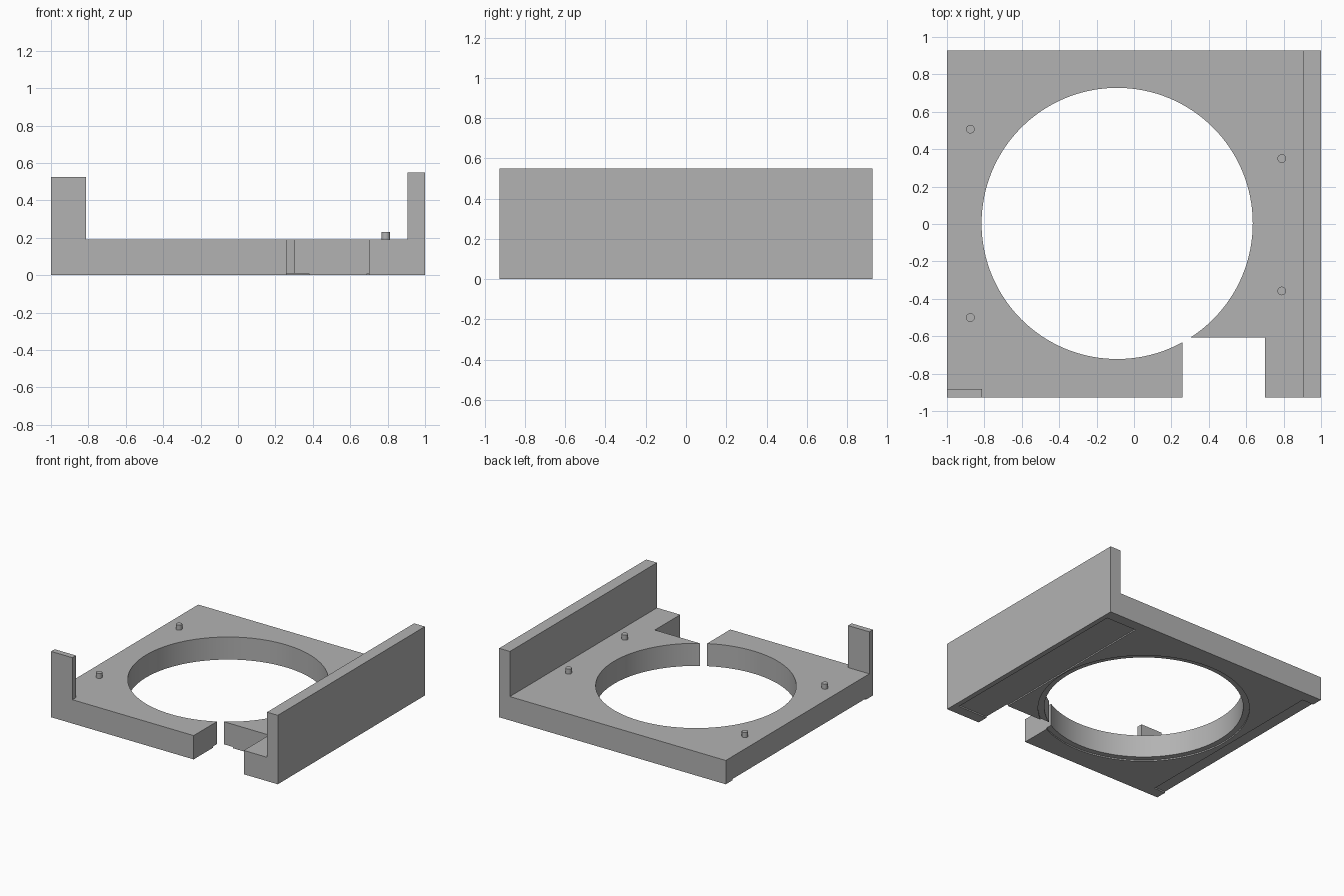
import bpy
import bmesh

if "Cube" in bpy.data.objects:
    bpy.data.objects.remove(bpy.data.objects["Cube"])

grey = bpy.data.materials.new("light grey")
grey.diffuse_color = (0.45, 0.45, 0.45, 1)
grey.use_nodes = True
grey.node_tree.nodes["Principled BSDF"].inputs["Base Color"].default_value = grey.diffuse_color


def add_object(name, bm):
    bmesh.ops.recalc_face_normals(bm, faces=bm.faces)
    mesh = bpy.data.meshes.new(name)
    bm.to_mesh(mesh)
    bm.free()
    mesh.materials.append(grey)
    obj = bpy.data.objects.new(name, mesh)
    bpy.context.collection.objects.link(obj)
    return obj


def prism(name, points, direction):
    """Extrude a closed outline along a direction."""
    bm = bmesh.new()
    face = bm.faces.new([bm.verts.new(p) for p in points])
    new = bmesh.ops.extrude_face_region(bm, geom=[face])["geom"]
    verts = [v for v in new if isinstance(v, bmesh.types.BMVert)]
    bmesh.ops.translate(bm, verts=verts, vec=direction)
    return add_object(name, bm)


def box(name, x0, x1, y0, y1, z0, z1):
    return prism(name, [(x0, y0, z0), (x1, y0, z0), (x1, y1, z0), (x0, y1, z0)],
                 (0, 0, z1 - z0))


def cylinder(name, x, y, r, z0, z1, sides):
    bm = bmesh.new()
    bmesh.ops.create_cone(bm, cap_ends=True, segments=sides, radius1=r,
                          radius2=r, depth=z1 - z0)
    bmesh.ops.translate(bm, verts=bm.verts, vec=(x, y, (z0 + z1) / 2))
    return add_object(name, bm)


def smooth(obj):
    bpy.ops.object.select_all(action='DESELECT')
    obj.select_set(True)
    bpy.context.view_layer.objects.active = obj
    bpy.ops.object.shade_smooth_by_angle(angle=0.5)


FRONT, BACK, TOP = -0.927, 0.927, 0.19
LIP = 0.01  # depth of the underside recesses

# Base plate with its tall right wall, as one L-shaped profile
profile = [(-1, 0), (1, 0), (1, 0.55), (0.905, 0.55), (0.905, TOP), (-1, TOP)]
base = prism("base_plate_with_wall", [(x, FRONT, z) for x, z in profile],
             (0, BACK - FRONT, 0))

# Openings and shallow underside recesses
cutters = [
    cylinder("round_opening", -0.09, 0.003, 0.725, -0.1, 0.4, 128),
    box("front_notch", 0.258, 0.70, -1.1, -0.607, -0.1, 0.4),
    cylinder("underside_counterbore", -0.09, 0.003, 0.77, -0.1, LIP, 128),
    box("underside_left_recess", -1.1, -0.9, -0.84, 0.84, -0.1, LIP),
    box("underside_right_recess", 0.69, 0.96, -0.84, 0.84, -0.1, LIP),
]
bpy.context.view_layer.objects.active = base
for cutter in cutters:
    mod = base.modifiers.new(cutter.name, 'BOOLEAN')
    mod.operation = 'DIFFERENCE'
    mod.solver = 'EXACT'
    mod.object = cutter
    bpy.ops.object.modifier_apply(modifier=mod.name)
    bpy.data.objects.remove(cutter)
smooth(base)

# Upright tab on the front left corner
box("corner_tab", -1, -0.812, FRONT, -0.882, TOP, 0.525)

# Locating pins
for i, (x, y) in enumerate([(-0.875, 0.507), (-0.875, -0.5),
                            (0.79, 0.35), (0.79, -0.358)]):
    smooth(cylinder(f"locating_pin_{i + 1}", x, y, 0.023, TOP - 0.02, 0.23, 32))
